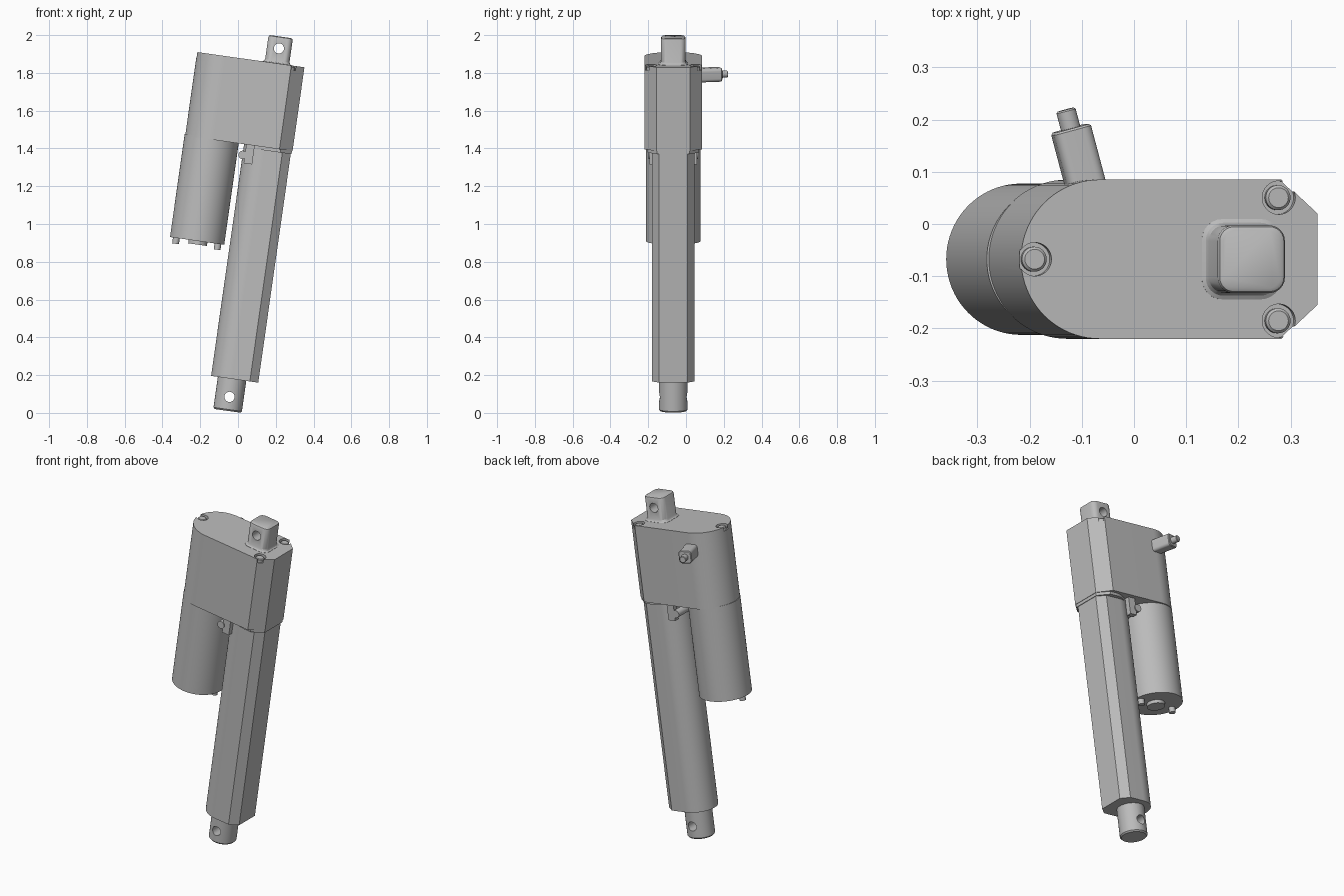
import bpy, bmesh
from math import sin, cos, pi, radians
from mathutils import Matrix, Vector

cube = bpy.data.objects.get("Cube")
if cube:
    bpy.data.objects.remove(cube)

grey = bpy.data.materials.new("plain grey")
grey.use_nodes = True
COLOUR = (0.5, 0.5, 0.5, 1)
grey.diffuse_color = COLOUR
grey.node_tree.nodes["Principled BSDF"].inputs["Base Color"].default_value = COLOUR

# Parts are built upright around the rod axis, then leaned over together
LEAN = Matrix.Translation((-0.045, -0.0675, 0.085)) @ Matrix.Rotation(radians(8.1), 4, 'Y')
parts = []


def loft(name, sections, place=None):
    """Skin a stack of (outline, height) sections and cap both ends."""
    bm = bmesh.new()
    rings = [[bm.verts.new((x, y, z)) for x, y in outline] for outline, z in sections]
    n = len(rings[0])
    for low, high in zip(rings, rings[1:]):
        for i in range(n):
            j = (i + 1) % n
            bm.faces.new((low[i], low[j], high[j], high[i]))
    bm.faces.new(rings[0][::-1])
    bm.faces.new(rings[-1])
    bmesh.ops.recalc_face_normals(bm, faces=bm.faces)
    if place:
        bm.transform(place)
    mesh = bpy.data.meshes.new(name)
    bm.to_mesh(mesh)
    bm.free()
    obj = bpy.data.objects.new(name, mesh)
    bpy.context.collection.objects.link(obj)
    mesh.materials.append(grey)
    parts.append(obj)
    return obj


def arc(cx, cy, r, start, end, n):
    return [(cx + r * cos(start + (end - start) * i / n),
             cy + r * sin(start + (end - start) * i / n)) for i in range(n + 1)]


def circle(r, n=48):
    return arc(0, 0, r, 0, 2 * pi, n)[:-1]


def rounded_square(half, r, n=6):
    c = half - r
    pts = []
    for k, (sx, sy) in enumerate(((1, 1), (-1, 1), (-1, -1), (1, -1))):
        pts += arc(sx * c, sy * c, r, k * pi / 2, (k + 1) * pi / 2, n)
    return pts


def bullet(left, right, half, flat, chamfer):
    """Round on the left, chamfered corners on the right."""
    side = [(right - chamfer, -half), (right, -flat), (right, flat), (right - chamfer, half)]
    return side + arc(left + half, 0, half, pi / 2, 3 * pi / 2, 40)


def cylinder(name, r, z0, z1, place=None, edge=0.0, n=48):
    sections = [(circle(r, n), z0), (circle(r, n), z1 - edge)]
    if edge:
        sections.append((circle(r - edge, n), z1))
    return loft(name, sections, place)


def cut(target, cutter):
    mod = target.modifiers.new("cut", 'BOOLEAN')
    mod.operation = 'DIFFERENCE'
    mod.solver = 'EXACT'
    mod.object = cutter
    bpy.context.view_layer.objects.active = target
    bpy.ops.object.modifier_apply(modifier=mod.name)
    parts.remove(cutter)
    bpy.data.objects.remove(cutter)


def at(x, y, z=0):
    return Matrix.Translation((x, y, z))


ALONG_Y = Matrix.Rotation(-pi / 2, 4, 'X')

# Gear housing with three open screw pockets
TOP, BASE = 1.783, 1.335
body = bullet(-0.427, 0.147, 0.1525, 0.0875, 0.07)
housing = loft("gear_housing", [(body, BASE), (body, TOP)])
for x, y in ((-0.4, 0), (0.072, 0.118), (0.072, -0.118)):
    cut(housing, cylinder("pocket_cutter", 0.032, TOP - 0.024, TOP + 0.05, at(x, y)))
    cylinder("housing_screw", 0.024, TOP - 0.03, TOP - 0.004, at(x, y), 0.005, 32)

# Outer tube and the collar where it meets the housing
tube = bullet(-0.112, 0.14, 0.1125, 0.075, 0.045)
loft("outer_tube", [(tube, 0.096), (tube, BASE + 0.01)])
collar = bullet(-0.09, 0.144, 0.135, 0.085, 0.06)
loft("tube_collar", [(collar, BASE - 0.017), (collar, BASE + 0.01)])

# Sliding rod end with a cross hole
rod = loft("rod_end", [(circle(0.069), -0.075), (circle(0.076), -0.067), (circle(0.076), 0.12)])
cut(rod, cylinder("hole_cutter", 0.027, -0.2, 0.2, ALONG_Y))

# Rear mounting lug with a cross hole and a flared foot
lug = loft("rear_lug", [
    (rounded_square(0.077, 0.04), TOP - 0.01), (rounded_square(0.077, 0.04), TOP + 0.001),
    (rounded_square(0.07, 0.034), TOP + 0.005), (rounded_square(0.065, 0.03), TOP + 0.014),
    (rounded_square(0.065, 0.03), 1.915), (rounded_square(0.062, 0.027), 1.922),
    (rounded_square(0.055, 0.02), 1.926)])
cut(lug, cylinder("hole_cutter", 0.027, -0.2, 0.2, at(-0.001, 0, 1.863) @ ALONG_Y))

# Motor can with its end boss and terminals
MOTOR = -0.286
cylinder("motor_can", 0.145, 0.793, BASE + 0.01, at(MOTOR, 0), n=80)
cylinder("motor_end_boss", 0.05, 0.774, 0.8, at(MOTOR + 0.005, 0))
for side in (-1, 1):
    cylinder("motor_terminal", 0.018, 0.762, 0.8, at(MOTOR + side * 0.111, 0), n=24)

# Clamp lugs and cross screw beside the tube
for side in (-1, 1):
    plate = [(-0.1, -0.015), (-0.055, -0.015), (-0.055, 0.015), (-0.1, 0.015)]
    loft("clamp_lug", [(plate, 1.235), (plate, BASE)], at(0, side * 0.112))
cylinder("clamp_screw", 0.022, -0.132, 0.132, at(-0.112, 0, 1.278) @ ALONG_Y, n=32)

# Cable outlet leaving the back at a slant
aim = Vector((-0.26, 0.97, 0)).to_track_quat('Z', 'Y').to_matrix().to_4x4()
outlet = at(-0.29, 0.1525, 1.68) @ aim
loft("cable_outlet", [(rounded_square(0.037, 0.018), -0.03),
                      (rounded_square(0.037, 0.018), 0.098),
                      (rounded_square(0.033, 0.014), 0.102)], outlet)
cylinder("cable_stub", 0.019, 0.09, 0.139, outlet, 0.003, 32)

# Lean every part and smooth the round surfaces
bpy.ops.object.select_all(action='DESELECT')
for obj in parts:
    obj.data.transform(LEAN)
    obj.select_set(True)
bpy.context.view_layer.objects.active = parts[0]
bpy.ops.object.shade_smooth_by_angle(angle=radians(30))
